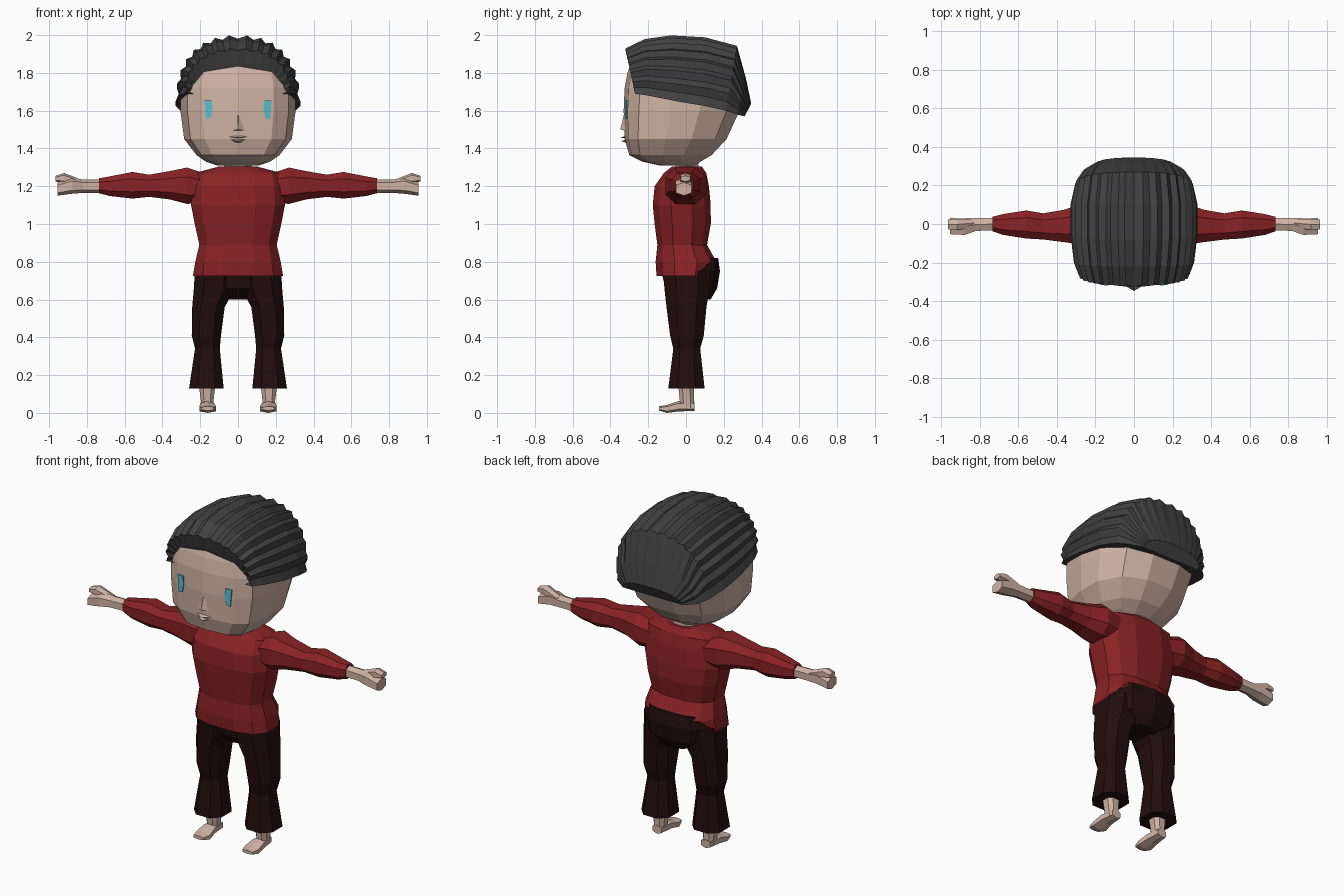
import bpy, bmesh, math
from mathutils import Vector

cube = bpy.data.objects.get("Cube")
if cube:
    bpy.data.objects.remove(cube, do_unlink=True)


def material(name, rgb):
    m = bpy.data.materials.new(name)
    m.use_nodes = True
    m.diffuse_color = (*rgb, 1)
    m.node_tree.nodes["Principled BSDF"].inputs["Base Color"].default_value = (*rgb, 1)
    return m


skin = material("skin", (.63, .45, .37))
red = material("red_cloth", (.25, .016, .018))
dark = material("dark_trousers", (.016, .004, .004))
black = material("charcoal_hair", (.052, .052, .052))
blue = material("eye_blue", (.1, .52, .62))


def loft(name, rings, mat):
    """Skin a list of closed rings and cap both ends, flat shaded."""
    bm = bmesh.new()
    rows = [[bm.verts.new(p) for p in r] for r in rings]
    n = len(rows[0])
    for a, b in zip(rows, rows[1:]):
        for i in range(n):
            j = (i + 1) % n
            bm.faces.new((a[i], a[j], b[j], b[i]))
    bm.faces.new(rows[0])
    bm.faces.new(rows[-1])
    bmesh.ops.recalc_face_normals(bm, faces=bm.faces)
    me = bpy.data.meshes.new(name)
    bm.to_mesh(me)
    bm.free()
    me.materials.append(mat)
    ob = bpy.data.objects.new(name, me)
    bpy.context.collection.objects.link(ob)
    return ob


def spow(v, p):
    return math.copysign(abs(v) ** p, v)


def oval(n, power=.8):
    """Unit rounded polygon."""
    out = []
    for i in range(n):
        t = 2 * math.pi * (i + .5) / n
        out.append((spow(math.cos(t), power), spow(math.sin(t), power)))
    return out


def across(shape, axis, pos, lo1, hi1, lo2, hi2):
    """Place a unit shape at pos on an axis, filling two ranges."""
    ring = []
    for u, v in shape:
        p = [(lo1 + hi1) / 2 + u * (hi1 - lo1) / 2, (lo2 + hi2) / 2 + v * (hi2 - lo2) / 2]
        p.insert(axis, pos)
        ring.append(Vector(p))
    return ring


def flip(rings, side):
    return [[Vector((p.x * side, p.y, p.z)) for p in r] for r in rings]


def tube(name, axis, rows, mat, side=1, n=8, power=.8):
    rings = [across(oval(n, power), axis, *row) for row in rows]
    return loft(name, flip(rings, side), mat)


# Head: flat face with a slight centre ridge, rounded back
half = [(.62, -.93), (.88, -.74), (1, -.2), (.98, .3), (.75, .76), (.3, .98)]
head_shape = [(0, -1)] + half + [(-x, y) for x, y in reversed(half)]
head_rows = [(1.31, .11, -.14, .05), (1.33, .17, -.23, .08), (1.365, .22, -.3, .14),
             (1.45, .285, -.325, .22), (1.6, .305, -.33, .29), (1.72, .305, -.325, .3),
             (1.8, .29, -.31, .27), (1.85, .25, -.293, .22), (1.92, .14, -.2, .12)]
loft("head", [across(head_shape, 2, z, -w, w, f, b) for z, w, f, b in head_rows], skin)
tube("neck", 2, [(1.24, -.08, .08, -.06, .07), (1.35, -.08, .08, -.06, .07)], skin)


# Nose wedge and lips
def ridge(name, outline, tip, mat):
    back = [Vector((x, -.3, z)) for x, z in outline]
    front = [p.lerp(Vector((tip[0], tip[1], tip[2])), .98) for p in back]
    loft(name, [back, front], mat)


ridge("nose", [(-.065, 1.49), (.065, 1.49), (.008, 1.7), (-.008, 1.7)], (0, -.348, 1.5), skin)
ridge("upper_lip", [(-.085, 1.465), (-.03, 1.475), (.03, 1.475), (.085, 1.465), (0, 1.45)],
      (0, -.347, 1.457), skin)
ridge("lower_lip", [(-.07, 1.455), (.07, 1.455), (.02, 1.425), (-.02, 1.425)],
      (0, -.342, 1.438), skin)

# Eyes: thin slanted plates following the face
for side, label in ((1, "left"), (-1, "right")):
    outline = [(.145, 1.56), (.17, 1.555), (.178, 1.655), (.14, 1.655), (.135, 1.61)]
    rings = [[Vector((x, y + .115 * (x - .155), z)) for x, z in outline]
             for y in (-.309, -.318)]
    loft(label + "_eye", flip(rings, side), blue)

# Hair: ridged strands running front to back
# half width, base z, top z, base y, top y
hair_rows = [(.25, 1.7, 1.85, -.25, -.3), (.285, 1.69, 1.93, -.27, -.32),
             (.312, 1.68, 1.98, -.2, -.22), (.33, 1.65, 2.0, -.05, -.08),
             (.33, 1.625, 1.99, .1, .1), (.305, 1.6, 1.945, .21, .27),
             (.265, 1.58, 1.77, .27, .318), (.2, 1.57, 1.64, .31, .345)]
strands = 30
hair = []
for w, zb, zt, yb, yt in hair_rows:
    ring = []
    for i in range(strands + 1):
        t = math.pi * i / strands
        k = 1 if i % 2 == 0 else .945
        s = math.sin(t) ** .85
        ring.append(Vector((k * w * spow(math.cos(t), .85),
                            yb + (yt - yb) * s,
                            zb + (zt - zb) * s * k)))
    hair.append(ring)
loft("hair", hair, black)

# Sweater body, hem lifted at the back
body = tube("sweater_body", 2, [
    (.725, -.245, .245, -.16, .145), (.8, -.232, .232, -.165, .165),
    (.89, -.21, .21, -.155, .115), (1.0, -.235, .235, -.17, .135),
    (1.1, -.255, .255, -.18, .135), (1.2, -.25, .25, -.17, .125),
    (1.27, -.235, .235, -.12, .11), (1.305, -.1, .1, -.075, .085)],
    red, n=12, power=.75)
for v in body.data.vertices:
    if v.co.z < .75 and v.co.y > .08:
        v.co.z += .06

# Seat of the trousers
tube("trouser_seat", 2, [
    (.6, -.09, .09, -.05, .13), (.66, -.2, .2, -.11, .165),
    (.75, -.22, .22, -.13, .18), (.82, -.2, .2, -.1, .17)], dark, n=10)

# Limbs, one pass per side
for side, label in ((1, "left"), (-1, "right")):
    tube(label + "_sleeve", 0, [
        (.17, -.1, .1, 1.11, 1.27), (.27, -.115, .115, 1.1, 1.305),
        (.36, -.1, .08, 1.125, 1.285), (.47, -.085, .06, 1.14, 1.265),
        (.56, -.08, .075, 1.13, 1.28), (.68, -.06, .055, 1.145, 1.255),
        (.735, -.04, .04, 1.16, 1.245)], red, side)
    tube(label + "_hand", 0, [
        (.7, -.035, .035, 1.165, 1.235), (.82, -.04, .035, 1.165, 1.235),
        (.88, -.062, .035, 1.16, 1.245), (.955, -.058, .035, 1.15, 1.22)],
        skin, side, 6)
    tube(label + "_upper_finger", 0, [
        (.83, -.02, .03, 1.19, 1.235), (.92, -.035, .03, 1.215, 1.27),
        (.965, -.03, .025, 1.225, 1.255)], skin, side, 6)
    tube(label + "_trouser_leg", 2, [
        (.13, .07, .265, -.1, .105), (.34, .092, .232, -.072, .08),
        (.41, .085, .25, -.09, .1), (.56, .065, .248, -.11, .115),
        (.64, .02, .242, -.12, .13), (.75, .01, .235, -.13, .14)], dark, side)
    tube(label + "_ankle", 2, [
        (.02, .13, .195, -.03, .042), (.06, .128, .198, -.035, .045),
        (.16, .115, .212, -.045, .045)], skin, side)
    tube(label + "_foot", 1, [
        (.045, .128, .192, .01, .06), (-.04, .12, .205, .008, .062),
        (-.1, .11, .21, 0, .042), (-.142, .125, .198, .012, .035)], skin, side, 6)
